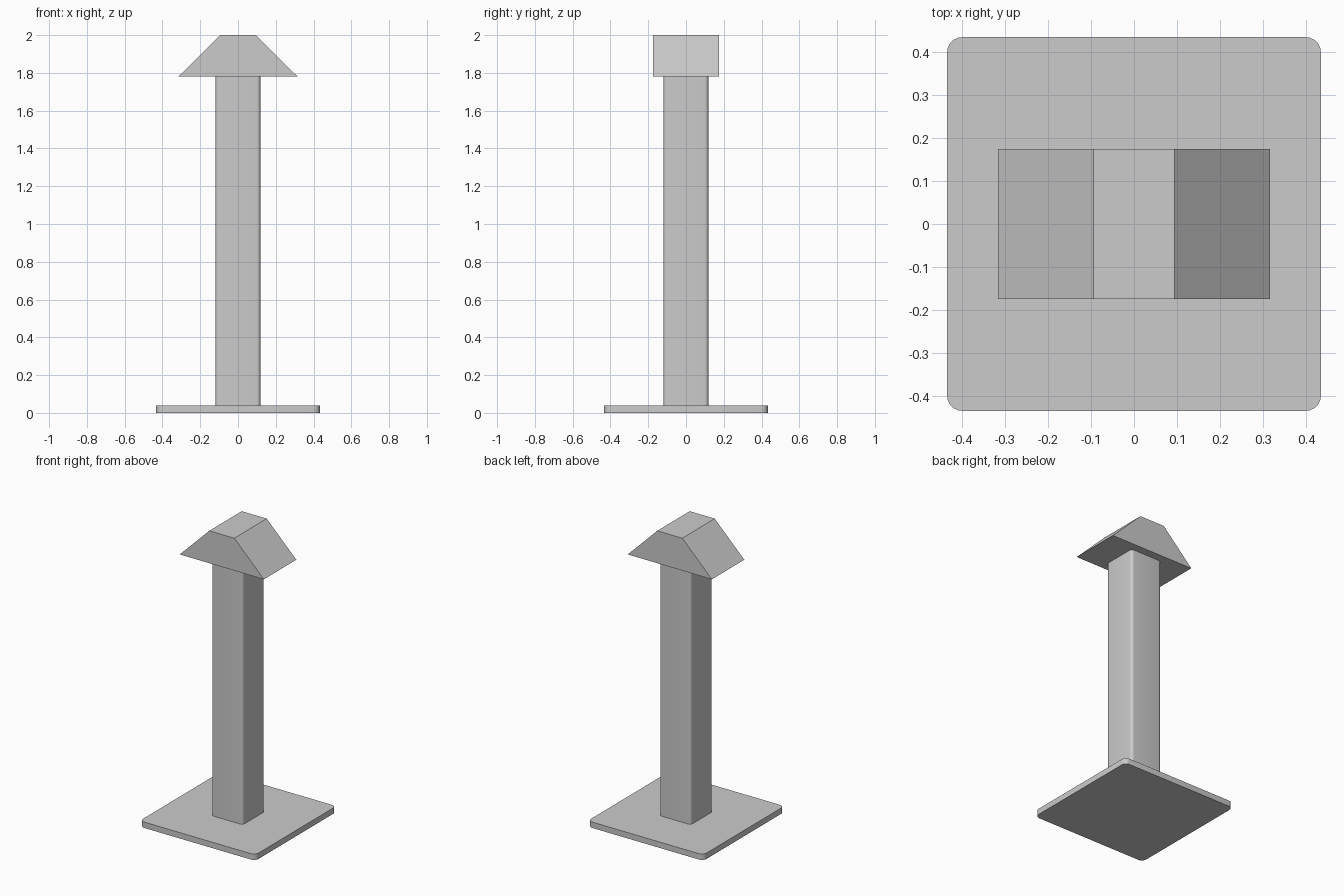
import bpy, bmesh, math

cube = bpy.data.objects.get("Cube")
if cube:
    bpy.data.objects.remove(cube, do_unlink=True)

# Single grey material
grey = bpy.data.materials.new("light_grey")
grey.use_nodes = True
colour = (0.6, 0.6, 0.6, 1)
grey.diffuse_color = colour
for node in grey.node_tree.nodes:
    if node.type == 'BSDF_PRINCIPLED':
        node.inputs["Base Color"].default_value = colour


def prism(name, profile, axis, start, length):
    """Extrude an (x, other) outline along y or z."""
    bm = bmesh.new()
    place = (lambda a, b: (a, start, b)) if axis == 'y' else (lambda a, b: (a, b, start))
    face = bm.faces.new([bm.verts.new(place(a, b)) for a, b in profile])
    new = bmesh.ops.extrude_face_region(bm, geom=[face])["geom"]
    shift = (0, length, 0) if axis == 'y' else (0, 0, length)
    bmesh.ops.translate(bm, vec=shift, verts=[v for v in new if isinstance(v, bmesh.types.BMVert)])
    bmesh.ops.recalc_face_normals(bm, faces=bm.faces)
    mesh = bpy.data.meshes.new(name)
    bm.to_mesh(mesh)
    bm.free()
    mesh.materials.append(grey)
    obj = bpy.data.objects.new(name, mesh)
    bpy.context.collection.objects.link(obj)
    return obj


def rounded_square(half, radius, steps=6):
    """Square outline with rounded corners."""
    points = []
    for corner, (sx, sy) in enumerate([(1, 1), (-1, 1), (-1, -1), (1, -1)]):
        for i in range(steps + 1):
            a = math.pi / 2 * (corner + i / steps)
            points.append((sx * (half - radius) + radius * math.cos(a),
                           sy * (half - radius) + radius * math.sin(a)))
    return points


# Base plate and post with rounded upright edges
base = prism("base_plate", rounded_square(0.434, 0.035), 'z', 0, 0.04)
post = prism("post", rounded_square(0.119, 0.02), 'z', 0.04, 1.74)

# Cap with sloping left and right sides
prism("cap", [(-0.316, 1.78), (0.316, 1.78), (0.094, 2), (-0.094, 2)], 'y', -0.174, 0.348)

# Smooth the rounded corners only
bpy.ops.object.select_all(action='DESELECT')
for obj in (base, post):
    obj.select_set(True)
bpy.context.view_layer.objects.active = post
bpy.ops.object.shade_smooth_by_angle(angle=math.radians(30))
